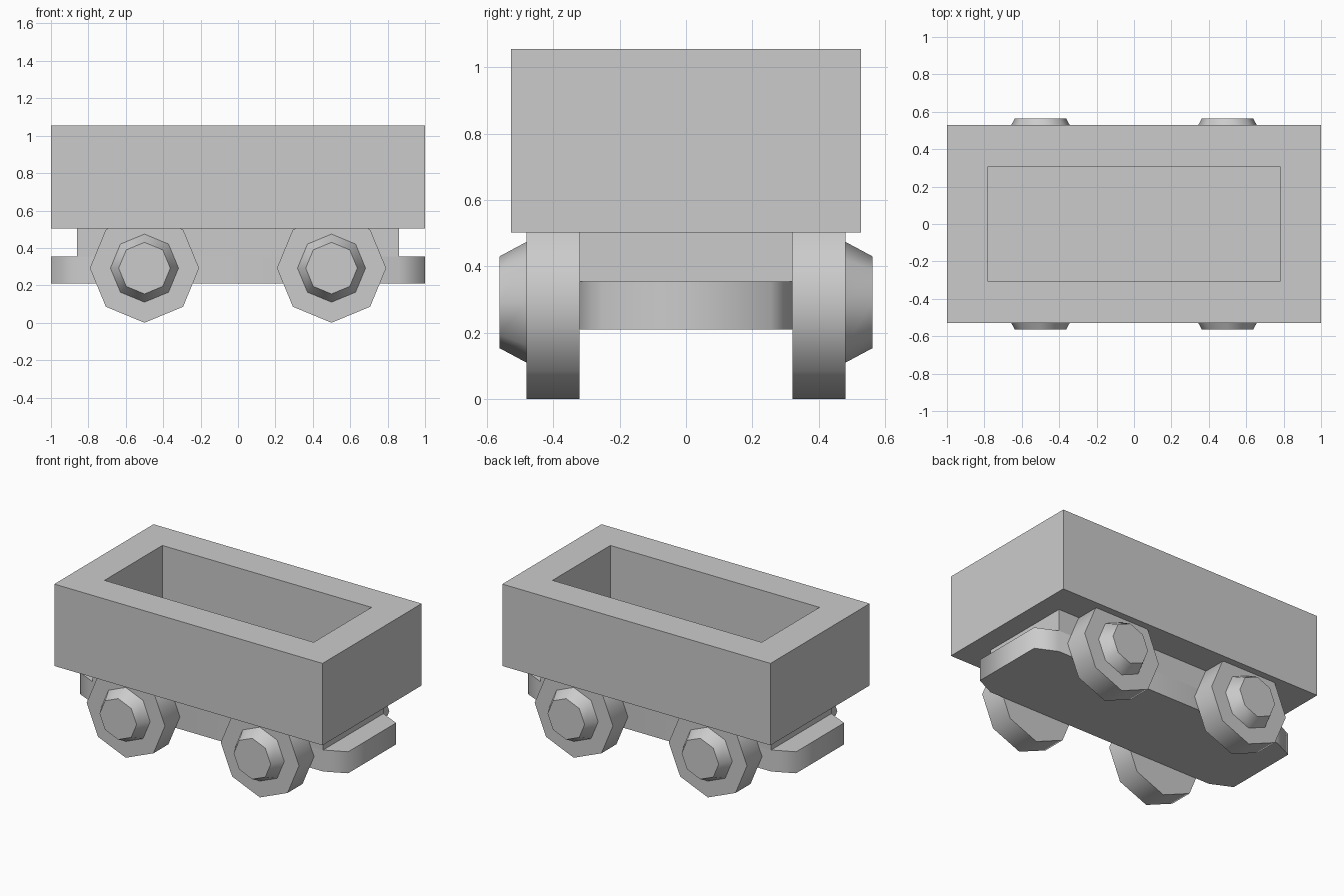
import bpy, bmesh, math
from mathutils import Matrix

if "Cube" in bpy.data.objects:
    bpy.data.objects.remove(bpy.data.objects["Cube"])


def make_object(name, bm, smooth=None):
    bmesh.ops.recalc_face_normals(bm, faces=bm.faces)
    mesh = bpy.data.meshes.new(name)
    bm.to_mesh(mesh)
    bm.free()
    ob = bpy.data.objects.new(name, mesh)
    bpy.context.collection.objects.link(ob)
    if smooth:
        bpy.ops.object.select_all(action='DESELECT')
        ob.select_set(True)
        bpy.context.view_layer.objects.active = ob
        bpy.ops.object.shade_smooth_by_angle(angle=math.radians(smooth))
    return ob


def add_prism(bm, outline, z0, z1):
    """Extrude a plan outline from z0 up to z1."""
    face = bm.faces.new([bm.verts.new((x, y, z0)) for x, y in outline])
    ext = bmesh.ops.extrude_face_region(bm, geom=[face], use_keep_orig=True)
    top = [v for v in ext['geom'] if isinstance(v, bmesh.types.BMVert)]
    bmesh.ops.translate(bm, verts=top, vec=(0, 0, z1 - z0))


def rect(x, y):
    return [(-x, -y), (x, -y), (x, y), (-x, y)]


# Tub: thick-walled open box, one rectangular section swept out, up, in and down
bm = bmesh.new()
loops = [[bm.verts.new((px, py, z)) for px, py in rect(x, y)]
         for x, y, z in ((1.0, 0.528, 0.503), (1.0, 0.528, 1.055),
                         (0.78, 0.308, 1.055), (0.78, 0.308, 0.6))]
for a, b in zip(loops, loops[1:]):
    for i in range(4):
        j = (i + 1) % 4
        bm.faces.new((a[i], a[j], b[j], b[i]))
bm.faces.new(loops[0])
bm.faces.new(loops[-1])
make_object("tub", bm)

# Chassis block under the tub
bm = bmesh.new()
add_prism(bm, rect(0.86, 0.321), 0.355, 0.503)
make_object("chassis_block", bm)

# Base plate with tapered bumpers at both ends
end = [(0.86, -0.321), (1.0, -0.255), (1.0, 0.255), (0.86, 0.321)]
bm = bmesh.new()
add_prism(bm, end + [(-x, -y) for x, y in end], 0.21, 0.355)
make_object("bumper_plate", bm, smooth=70)


def add_octagon(bm, r1, r2, y0, y1, side):
    """Eight-sided disc along y with a corner pointing straight down."""
    m = (Matrix.Translation((0, side * (y0 + y1) / 2, 0))
         @ Matrix.Rotation(side * -math.pi / 2, 4, 'X'))
    bmesh.ops.create_cone(bm, cap_ends=True, segments=8, radius1=r1, radius2=r2,
                          depth=y1 - y0, matrix=m)


# Wheels and tapered hubs
for x, end_name in ((-0.5, "left"), (0.5, "right")):
    for side, side_name in ((-1, "front"), (1, "back")):
        for part, dims in (("wheel", (0.292, 0.292, 0.321, 0.481)),
                           ("hub", (0.182, 0.138, 0.481, 0.563))):
            bm = bmesh.new()
            add_octagon(bm, *dims, side)
            ob = make_object(f"{part}_{side_name}_{end_name}", bm, smooth=50)
            ob.location = (x, 0, 0.292)
